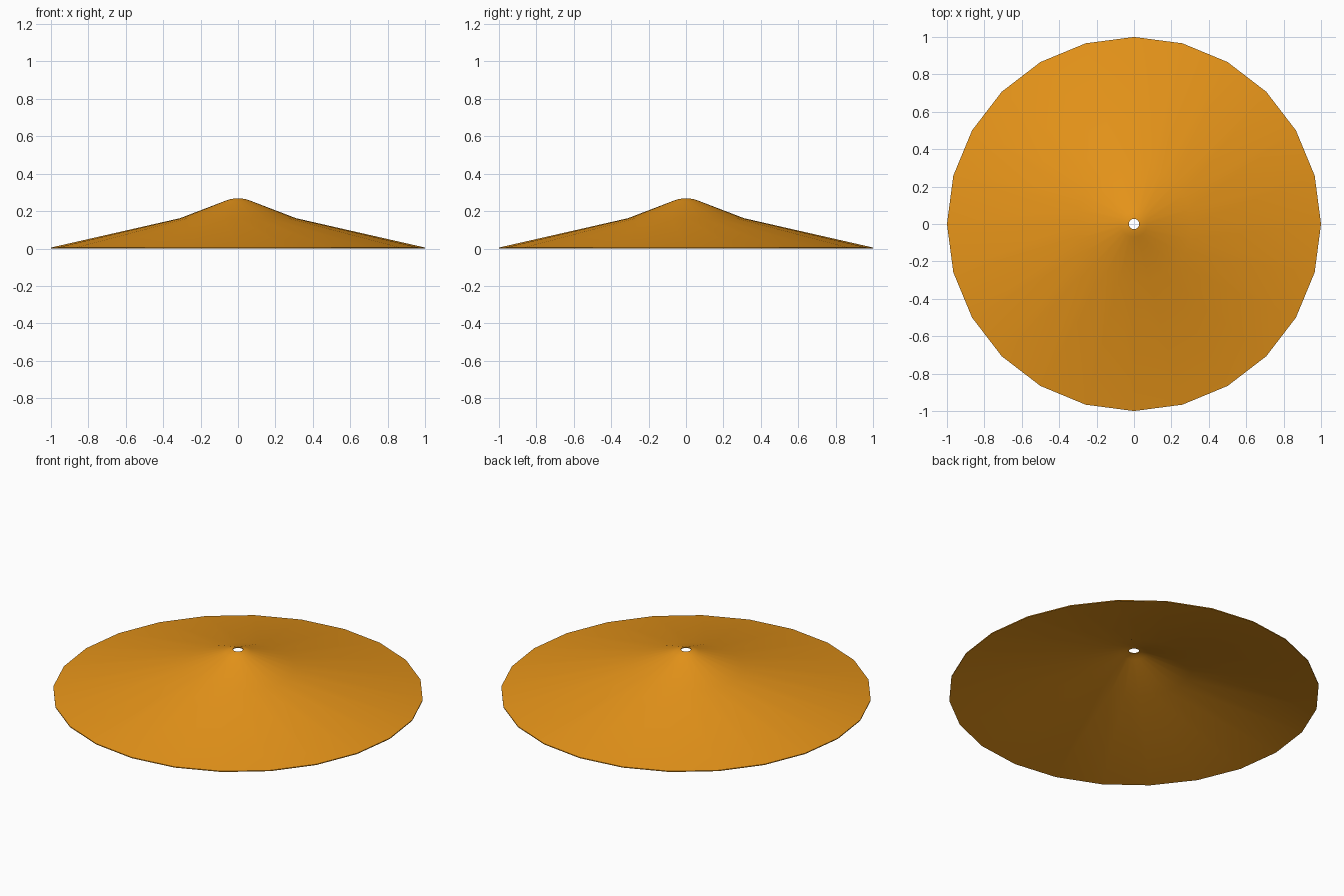
import bpy, bmesh
from math import cos, sin, tau

if "Cube" in bpy.data.objects:
    bpy.data.objects.remove(bpy.data.objects["Cube"])

SIDES = 24
T = 0.005  # sheet thickness

# Upper profile (radius, height) from hole to rim, then back along the underside
upper = [(0.028, 0.266), (0.045, 0.263), (0.07, 0.254), (0.31, 0.162), (1.0, T)]
profile = upper + [(r, z - T) for r, z in reversed(upper)]

# Cymbal: closed profile revolved around z
bm = bmesh.new()
rings = [[bm.verts.new((r * cos(tau * i / SIDES), r * sin(tau * i / SIDES), z))
          for i in range(SIDES)] for r, z in profile]
for k, a in enumerate(rings):
    b = rings[(k + 1) % len(rings)]
    for i in range(SIDES):
        j = (i + 1) % SIDES
        bm.faces.new((a[i], b[i], b[j], a[j]))
bmesh.ops.recalc_face_normals(bm, faces=bm.faces)
mesh = bpy.data.meshes.new("cymbal")
bm.to_mesh(mesh)
bm.free()
cymbal = bpy.data.objects.new("cymbal", mesh)
bpy.context.collection.objects.link(cymbal)

# Brass colour
brass = bpy.data.materials.new("brass")
brass.diffuse_color = (0.8, 0.3, 0.01, 1)
brass.use_nodes = True
brass.node_tree.nodes["Principled BSDF"].inputs["Base Color"].default_value = brass.diffuse_color
mesh.materials.append(brass)

# Smooth sheet with crisp rim and hole edges
bpy.context.view_layer.objects.active = cymbal
cymbal.select_set(True)
bpy.ops.object.shade_smooth_by_angle(angle=0.7)
